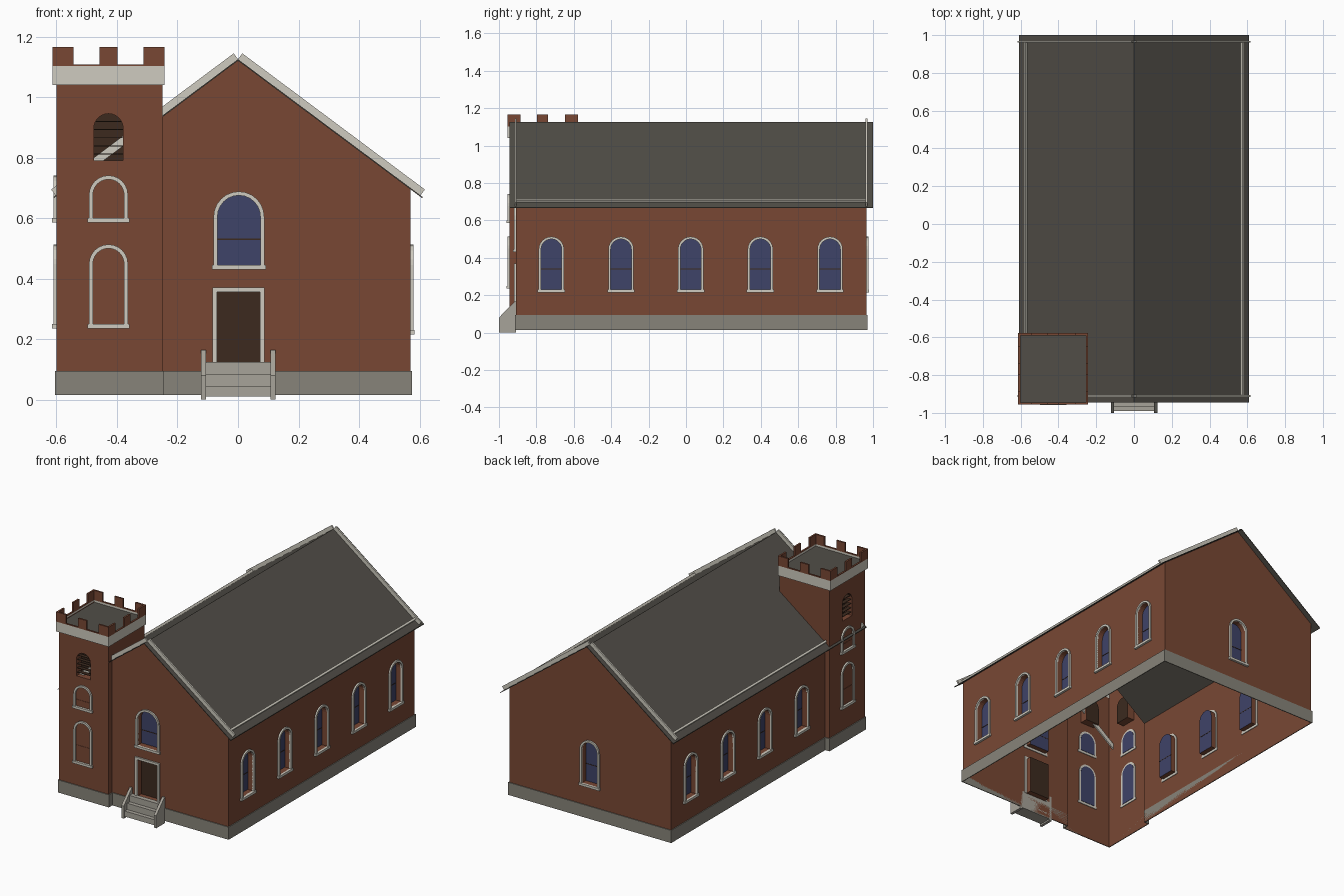
import bpy, bmesh
from math import pi, sin, cos, hypot

cube = bpy.data.objects.get("Cube")
if cube:
    bpy.data.objects.remove(cube)


def material(name, r, g, b):
    rgb = [(c / 255) ** 2.2 for c in (r, g, b)] + [1]
    m = bpy.data.materials.new(name)
    m.use_nodes = True
    m.diffuse_color = rgb
    bsdf = m.node_tree.nodes["Principled BSDF"]
    bsdf.inputs["Base Color"].default_value = rgb
    bsdf.inputs["Roughness"].default_value = 0.9
    return m


BRICK = material("brick red", 120, 73, 55)
CREAM = material("cream trim", 206, 202, 190)
ROOF = material("dark slate", 82, 79, 73)
STONE = material("plinth stone", 134, 131, 121)
STEP = material("step stone", 166, 162, 152)
GLASS = material("blue glass", 65, 69, 104)
WOOD = material("dark wood", 62, 46, 36)
WALL_SLOTS = [BRICK, GLASS, WOOD, ROOF]
OPEN = 3  # wall faces with this index are removed to leave the shell open

# Wall planes
HALF, FRONT, BACK, BASE = 0.57, -0.91, 0.965, 0.015
TX0, TX1, TY0, TY1 = -0.60, -0.25, -0.945, -0.585
PEAK, EAVE = (0, 1.125), (0.61, 0.67)
SLOPE = (PEAK[1] - EAVE[1]) / EAVE[0]


def finish(name, bm, mats):
    bmesh.ops.recalc_face_normals(bm, faces=bm.faces)
    me = bpy.data.meshes.new(name)
    bm.to_mesh(me)
    bm.free()
    for m in mats:
        me.materials.append(m)
    ob = bpy.data.objects.new(name, me)
    bpy.context.collection.objects.link(ob)
    return ob


def place(side, plane, u, v, d):
    """Point on a wall: u along, v up, d outward."""
    return {"front": (u, plane - d, v), "back": (u, plane + d, v),
            "right": (plane + d, u, v), "left": (plane - d, u, v)}[side]


def add_prism(bm, outline, side, plane, d0, d1, inner_index=0):
    low = [bm.verts.new(place(side, plane, u, v, d0)) for u, v in outline]
    high = [bm.verts.new(place(side, plane, u, v, d1)) for u, v in outline]
    bm.faces.new(low).material_index = inner_index
    bm.faces.new(high)
    n = len(low)
    return [bm.faces.new((low[i], low[(i + 1) % n], high[(i + 1) % n], high[i])) for i in range(n)]


def prism(name, outline, side, plane, d0, d1, mat):
    bm = bmesh.new()
    add_prism(bm, outline, side, plane, d0, d1)
    return finish(name, bm, [mat])


def rect(u0, u1, v0, v1):
    return [(u0, v0), (u1, v0), (u1, v1), (u0, v1)]


def box(name, x0, x1, y0, y1, z0, z1, mat):
    return prism(name, rect(x0, x1, z0, z1), "back", 0, y0, y1, mat)


def arch(c, w, z0, z1, grow=0):
    r = w / 2 + grow
    spring = z1 - w / 2
    arc = [(c + r * cos(pi * i / 12), spring + r * sin(pi * i / 12)) for i in range(13)]
    return [(c + r, z0)] + arc + [(c - r, z0)]


def frame(name, inner, outer, side, plane):
    """Open-bottomed trim band between two matching outlines."""
    bm = bmesh.new()
    rows = [[bm.verts.new(place(side, plane, u, v, d)) for u, v in line]
            for line, d in ((inner, -0.004), (inner, 0.01), (outer, 0.01), (outer, -0.004))]
    for a, b in zip(rows, rows[1:] + rows[:1]):
        for i in range(len(a) - 1):
            bm.faces.new((a[i], a[i + 1], b[i + 1], b[i]))
    for i in (0, -1):
        bm.faces.new([r[i] for r in rows])
    finish(name, bm, [CREAM])


def boolean(ob, other, op):
    mod = ob.modifiers.new("cut", "BOOLEAN")
    mod.object, mod.operation, mod.solver = other, op, "EXACT"
    bpy.context.view_layer.objects.active = ob
    bpy.ops.object.modifier_apply(modifier=mod.name)


# Nave and tower solids
bm = bmesh.new()
eave_z = PEAK[1] - HALF * SLOPE
gable = [(-HALF, BASE), (HALF, BASE), (HALF, eave_z), (0, PEAK[1]), (-HALF, eave_z)]
sides = add_prism(bm, gable, "back", 0, FRONT, BACK)
for i in (0, 2, 3):
    sides[i].material_index = OPEN
walls = finish("brick_walls", bm, WALL_SLOTS)

bm = bmesh.new()
sides = add_prism(bm, rect(TX0, TX1, BASE, 1.095), "back", 0, TY0, TY1)
for i in (0, 2):
    sides[i].material_index = OPEN
tower = finish("tower_solid", bm, WALL_SLOTS)
tower.hide_render = True
boolean(walls, tower, "UNION")

# Windows: frame, sill, mullion, and a recess cut in the wall
cuts = bmesh.new()


def window(name, side, plane, c, w, z0, z1, bar, blind=False):
    hole = arch(c, w, z0, z1)
    frame(name + "_frame", hole, arch(c, w, z0, z1, 0.013), side, plane)
    r = w / 2 + 0.018
    prism(name + "_sill", rect(c - r, c + r, z0 - 0.015, z0), side, plane, -0.004, 0.014, CREAM)
    d = 0 if blind else -0.035
    if blind:
        prism(name + "_inner_pane", hole, side, plane, -0.006, -0.003, GLASS)
    else:
        add_prism(cuts, hole, side, plane, d, 0.03, 1)
    prism(name + "_mullion", rect(c - w / 2, c + w / 2, bar - 0.002, bar + 0.002),
          side, plane, d - 0.001, d + 0.002, BRICK if blind else WOOD)


for i in range(5):
    y = -0.72 + 0.3725 * i
    window(f"right_window_{i}", "right", HALF, y, 0.11, 0.23, 0.50, 0.34)
    if i:
        window(f"left_window_{i}", "left", -HALF, y, 0.11, 0.23, 0.50, 0.34)
window("back_window", "back", BACK, 0, 0.11, 0.23, 0.50, 0.34)
window("front_window", "front", FRONT, 0.003, 0.142, 0.445, 0.675, 0.53)

for side, plane, c in (("front", TY0, -0.428), ("left", TX0, -0.765)):
    window(side + "_tower_low", side, plane, c, 0.103, 0.25, 0.50, 0.35, True)
    window(side + "_tower_mid", side, plane, c, 0.103, 0.60, 0.728, 0.64, True)
    # Belfry opening with slats
    add_prism(cuts, arch(c, 0.097, 0.79, 0.945), side, plane, -0.05, 0.03, 2)
    for k in range(5):
        z = 0.81 + 0.027 * k
        half = 0.048 if z < 0.9 else 0.042
        prism(f"{side}_belfry_slat_{k}", rect(c - half, c + half, z, z + 0.003),
              side, plane, -0.03, -0.006, WOOD)

# Door
door = [(0.073, 0.12), (0.073, 0.355), (-0.069, 0.355), (-0.069, 0.12)]
add_prism(cuts, door, "front", FRONT, -0.035, 0.03, 2)
surround = [(0.088, 0.12), (0.088, 0.37), (-0.084, 0.37), (-0.084, 0.12)]
frame("door_frame", door, surround, "front", FRONT)

cutter = finish("opening_cutter", cuts, WALL_SLOTS)
cutter.hide_render = True
boolean(walls, cutter, "DIFFERENCE")
bpy.data.objects.remove(cutter)

# Leave the shell open below and under the roofs
bm = bmesh.new()
bm.from_mesh(walls.data)
bmesh.ops.delete(bm, geom=[f for f in bm.faces if f.material_index == OPEN], context="FACES")
bm.to_mesh(walls.data)
bm.free()

# Roof slopes, rake copings and eave strips
run = hypot(EAVE[0], PEAK[1] - EAVE[1])
nx, nz = (PEAK[1] - EAVE[1]) / run, EAVE[0] / run


def on_slope(s, x0, x1, h0, h1):
    pts = [(x0, h0), (x1, h0), (x1, h1), (x0, h1)]
    return [(s * (x + nx * h), PEAK[1] - SLOPE * x + nz * h) for x, h in pts]


for s, label in ((1, "right"), (-1, "left")):
    slab = [(0, PEAK[1]), (s * EAVE[0], EAVE[1]), (s * EAVE[0], EAVE[1] - 0.005), (0, PEAK[1] - 0.005)]
    roof = prism(label + "_roof", slab, "back", 0, -0.945, 1.0, ROOF)
    if s < 0:
        boolean(roof, tower, "DIFFERENCE")
    for end, y in (("front", FRONT), ("back", BACK)):
        prism(f"{label}_{end}_coping", on_slope(s, 0, 0.603, -0.003, 0.024), "back", 0,
              y - 0.005, y + 0.005, CREAM)
    prism(label + "_eave_strip", on_slope(s, 0.565, 0.575, 0, 0.014), "back", 0,
          FRONT if s > 0 else TY1, BACK, CREAM)
bpy.data.objects.remove(tower)

# Plinth strips
P, TOP = 0.005, 0.095
box("plinth_front", TX1, HALF + P, FRONT - P, FRONT, BASE, TOP, STONE)
box("plinth_back", -HALF - P, HALF + P, BACK, BACK + P, BASE, TOP, STONE)
box("plinth_right", HALF, HALF + P, FRONT, BACK, BASE, TOP, STONE)
box("plinth_left", -HALF - P, -HALF, TY1, BACK, BASE, TOP, STONE)
box("tower_plinth_front", TX0 - P, TX1 + P, TY0 - P, TY0, BASE, TOP, STONE)
box("tower_plinth_left", TX0 - P, TX0, TY0, TY1 + P, BASE, TOP, STONE)
box("tower_plinth_right", TX1, TX1 + P, TY0, FRONT, BASE, TOP, STONE)
box("tower_plinth_back", TX0 - P, -HALF, TY1, TY1 + P, BASE, TOP, STONE)

# Tower roof, parapet band and battlements
box("tower_roof", TX0, TX1, TY0, TY1, 1.085, 1.09, ROOF)
X0, X1, Y0, Y1, T = -0.613, -0.243, -0.955, -0.578, 0.011


def parapet(name, z0, z1, xs, ys, mat):
    for j, (a, b) in enumerate(xs):
        box(f"{name}_front_{j}", a, b, Y0, Y0 + T, z0, z1, mat)
        box(f"{name}_back_{j}", a, b, Y1 - T, Y1, z0, z1, mat)
    for j, (a, b) in enumerate(ys):
        a, b = max(a, Y0 + T), min(b, Y1 - T)
        box(f"{name}_left_{j}", X0, X0 + T, a, b, z0, z1, mat)
        box(f"{name}_right_{j}", X1 - T, X1, a, b, z0, z1, mat)


def merlons(a, b):
    mid = (a + b) / 2
    return [(a, a + 0.07), (mid - 0.03, mid + 0.03), (b - 0.07, b)]


parapet("parapet_band", 1.04, 1.103, [(X0, X1)], [(Y0, Y1)], CREAM)
parapet("parapet_cap", 1.103, 1.108, [(X0, X1)], [(Y0, Y1)], BRICK)
parapet("merlon", 1.108, 1.165, merlons(X0, X1), merlons(Y0, Y1), BRICK)

# Entrance steps with sloping cheek walls
for k in range(3):
    box(f"step_{k}", -0.105, 0.107, -0.99 + 0.025 * k, FRONT, 0.01, 0.045 + 0.04 * k, STEP)
cheek = [(-1.0, 0), (FRONT, 0), (FRONT, 0.165), (-0.918, 0.165), (-1.0, 0.08)]
for label, x in (("right", 0.107), ("left", -0.122)):
    prism(label + "_step_cheek", cheek, "right", x, 0, 0.017, STEP)
